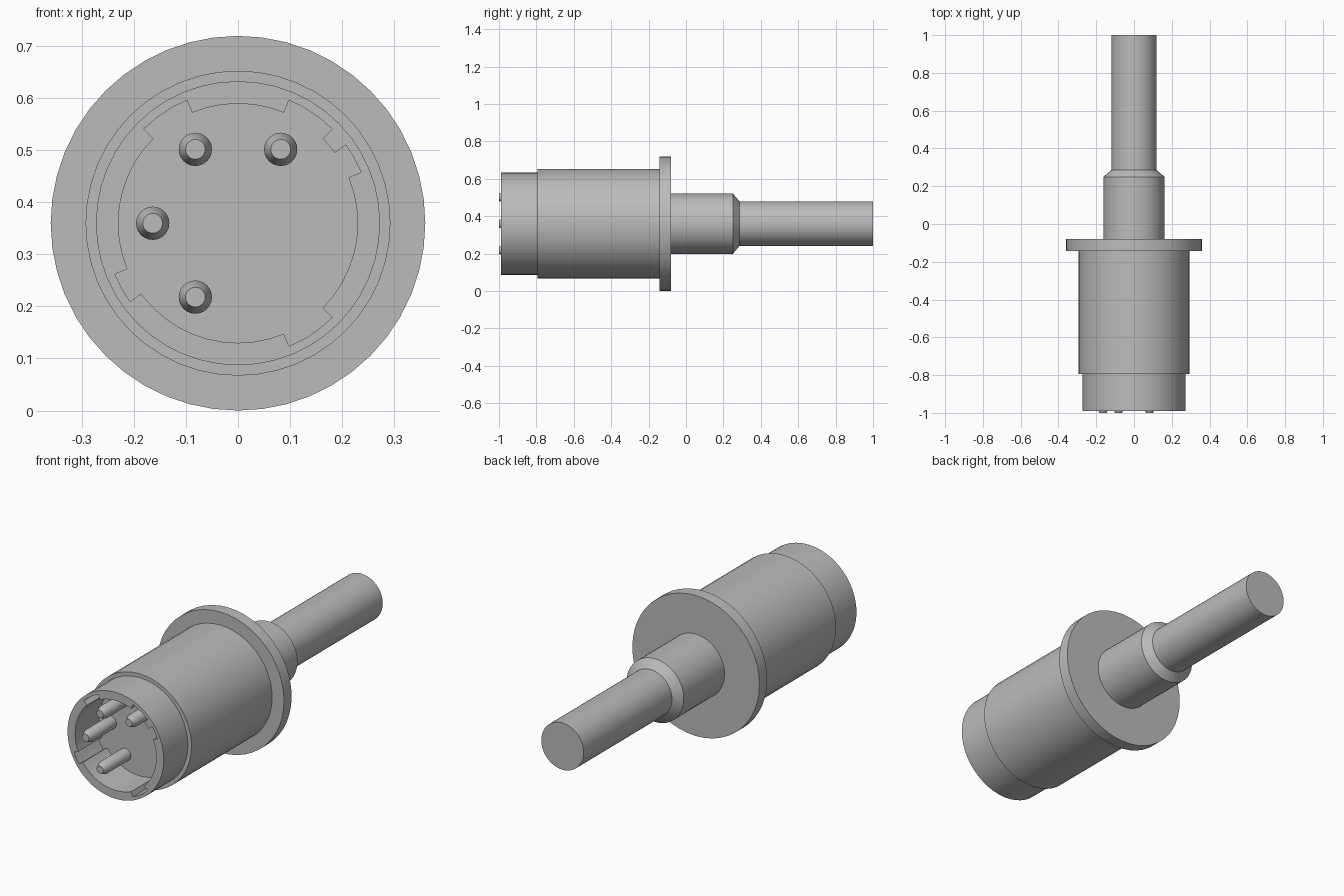
import bpy, bmesh, math

cube = bpy.data.objects.get("Cube")
if cube:
    bpy.data.objects.remove(cube, do_unlink=True)

AXIS_Z = 0.36      # height of the connector's long axis
SEGMENTS = 48

grey = bpy.data.materials.new("plain grey")
grey.use_nodes = True
colour = (0.5, 0.5, 0.5, 1.0)
grey.diffuse_color = colour
grey.node_tree.nodes["Principled BSDF"].inputs["Base Color"].default_value = colour


def finish(name, bm):
    bmesh.ops.recalc_face_normals(bm, faces=bm.faces)
    mesh = bpy.data.meshes.new(name)
    bm.to_mesh(mesh)
    bm.free()
    mesh.materials.append(grey)
    obj = bpy.data.objects.new(name, mesh)
    bpy.context.collection.objects.link(obj)
    bpy.ops.object.select_all(action='DESELECT')
    obj.select_set(True)
    bpy.context.view_layer.objects.active = obj
    bpy.ops.object.shade_smooth_by_angle(angle=math.radians(30))
    return obj


def point(radius, degrees, y, x=0.0, z=AXIS_Z):
    a = math.radians(degrees)
    return (x + radius * math.cos(a), y, z + radius * math.sin(a))


def lathe(name, profile, x=0.0, z=AXIS_Z, segments=SEGMENTS):
    """Closed solid turned around the y direction from (radius, y) pairs."""
    bm = bmesh.new()
    rings = [[bm.verts.new(point(r, 360 * i / segments, y, x, z))
              for i in range(segments)] for r, y in profile]
    for a, b in zip(rings, rings[1:]):
        for i in range(segments):
            j = (i + 1) % segments
            bm.faces.new((a[i], a[j], b[j], b[i]))
    bm.faces.new(rings[0])
    bm.faces.new(rings[-1])
    return finish(name, bm)


# Turned parts, front to back
lathe("body_sleeve", [(0.293, -0.795), (0.293, -0.142)])
lathe("flange", [(0.36, -0.142), (0.36, -0.08)])
lathe("strain_relief", [(0.162, -0.085), (0.162, 0.25), (0.12, 0.285)])
lathe("cable", [(0.12, 0.28), (0.12, 1.0)])

# Contact pins with chamfered tips
for name, x, z in (("pin_upper_right", -0.082, 0.502), ("pin_upper_left", 0.082, 0.502),
                   ("pin_middle_right", -0.164, 0.36), ("pin_lower_right", -0.082, 0.218)):
    lathe(name, [(0.019, -1.0), (0.032, -0.97), (0.032, -0.79)], x, z, 24)

# Hollow nose shell with keying slots cut into its bore
BORE, SLOT, OUTER = 0.23, 0.256, 0.273
slots = [(22.5, 36), (45, 67.5), (112.5, 135), (202.5, 216), (292.5, 315)]
angles = sorted({i * 360 / SEGMENTS for i in range(SEGMENTS)} | {a for s in slots for a in s})
stations = []
for a in angles:
    if any(a == s[0] for s in slots):
        radii = (BORE, SLOT)
    elif any(a == s[1] for s in slots):
        radii = (SLOT, BORE)
    elif any(s[0] < a < s[1] for s in slots):
        radii = (SLOT,)
    else:
        radii = (BORE,)
    stations += [(a, r) for r in radii]

bm = bmesh.new()
FRONT, BACK = -0.99, -0.794
outer = {a: [bm.verts.new(point(OUTER, a, y)) for y in (FRONT, BACK)] for a in angles}
inner = [[bm.verts.new(point(r, a, y)) for y in (FRONT, BACK)] for a, r in stations]
for i, (a, r) in enumerate(stations):
    j = (i + 1) % len(stations)
    b = stations[j][0]
    bm.faces.new((inner[i][0], inner[j][0], inner[j][1], inner[i][1]))      # bore wall
    if a != b:
        bm.faces.new((outer[a][0], outer[b][0], outer[b][1], outer[a][1]))  # outside wall
        bm.faces.new((outer[a][0], outer[b][0], inner[j][0], inner[i][0]))  # front rim
        bm.faces.new((outer[a][1], outer[b][1], inner[j][1], inner[i][1]))  # rear rim
finish("nose_shell", bm)
